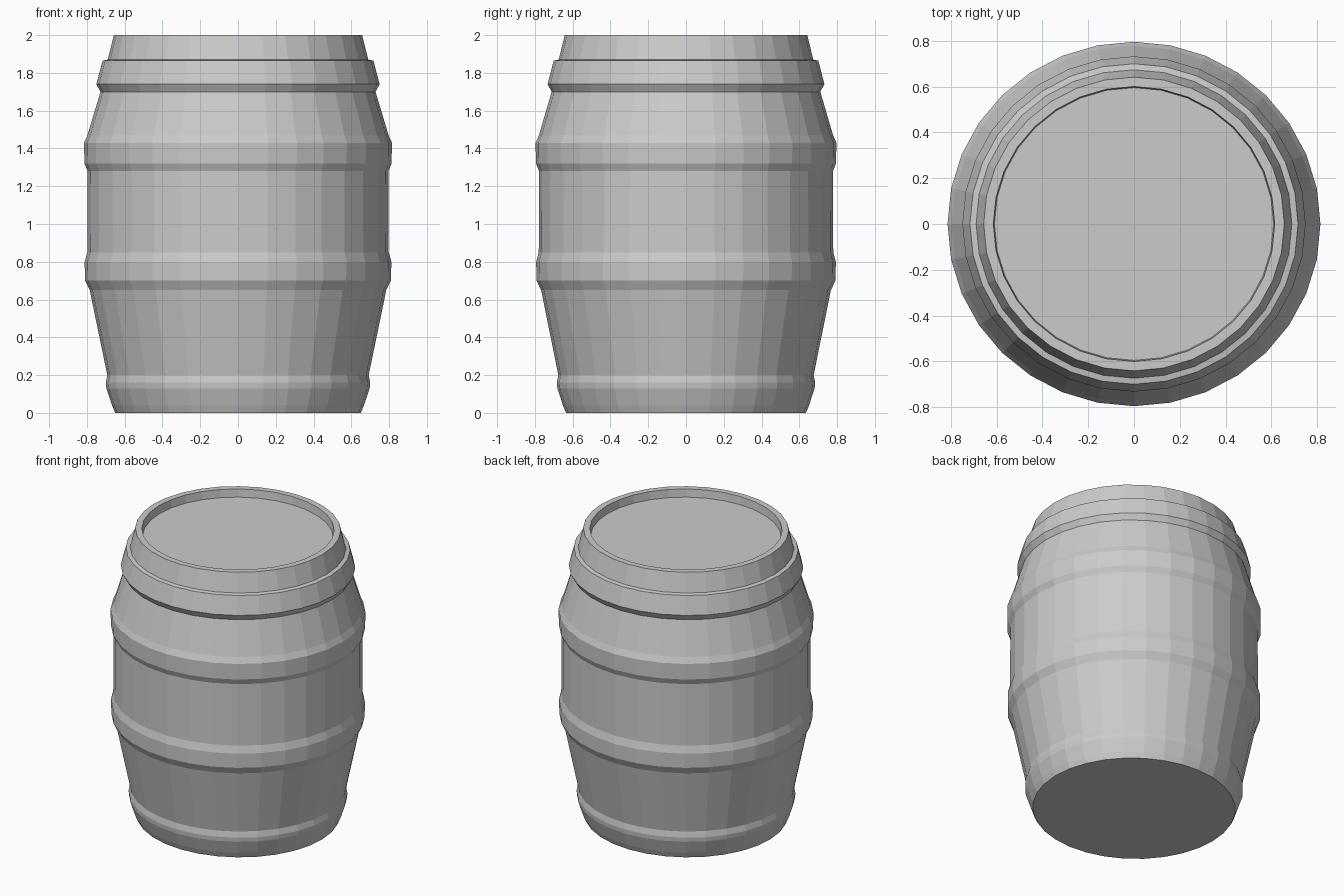
import bpy, bmesh
from math import sin, cos, tau

if "Cube" in bpy.data.objects:
    bpy.data.objects.remove(bpy.data.objects["Cube"])

SIDES = 32
Y_SCALE = 0.977      # the barrel is very slightly oval


def lathe(name, profile, cap_start=False, cap_end=False):
    """Revolve (radius, z) points around z into a faceted surface."""
    bm = bmesh.new()
    rings = []
    for r, z in profile:
        rings.append([bm.verts.new((r * cos(tau * i / SIDES),
                                    r * sin(tau * i / SIDES) * Y_SCALE, z))
                      for i in range(SIDES)])
    for a, b in zip(rings, rings[1:]):
        for i in range(SIDES):
            j = (i + 1) % SIDES
            bm.faces.new((a[i], a[j], b[j], b[i]))
    if cap_start:
        bm.faces.new(rings[0][::-1])
    if cap_end:
        bm.faces.new(rings[-1])
    mesh = bpy.data.meshes.new(name)
    bm.to_mesh(mesh)
    bm.free()
    obj = bpy.data.objects.new(name, mesh)
    bpy.context.collection.objects.link(obj)
    return obj


# Foot, closed underneath, with the bottom hoop
lathe("barrel_base", [
    (0.65, 0.0), (0.667, 0.04), (0.697, 0.13), (0.70, 0.16), (0.692, 0.20),
], cap_start=True)

# Bulging staves with the two middle hoops
lathe("barrel_body", [
    (0.692, 0.20), (0.785, 0.65),
    (0.81, 0.70), (0.812, 0.80), (0.798, 0.85),
    (0.796, 1.28),
    (0.813, 1.32), (0.815, 1.43), (0.797, 1.47),
    (0.728, 1.70),
])

# Upper hoop, stepped rim and sunken lid
lathe("barrel_top", [
    (0.728, 1.70), (0.75, 1.74), (0.717, 1.865), (0.69, 1.87),
    (0.657, 2.0), (0.615, 2.0), (0.61, 1.945),
], cap_end=True)
